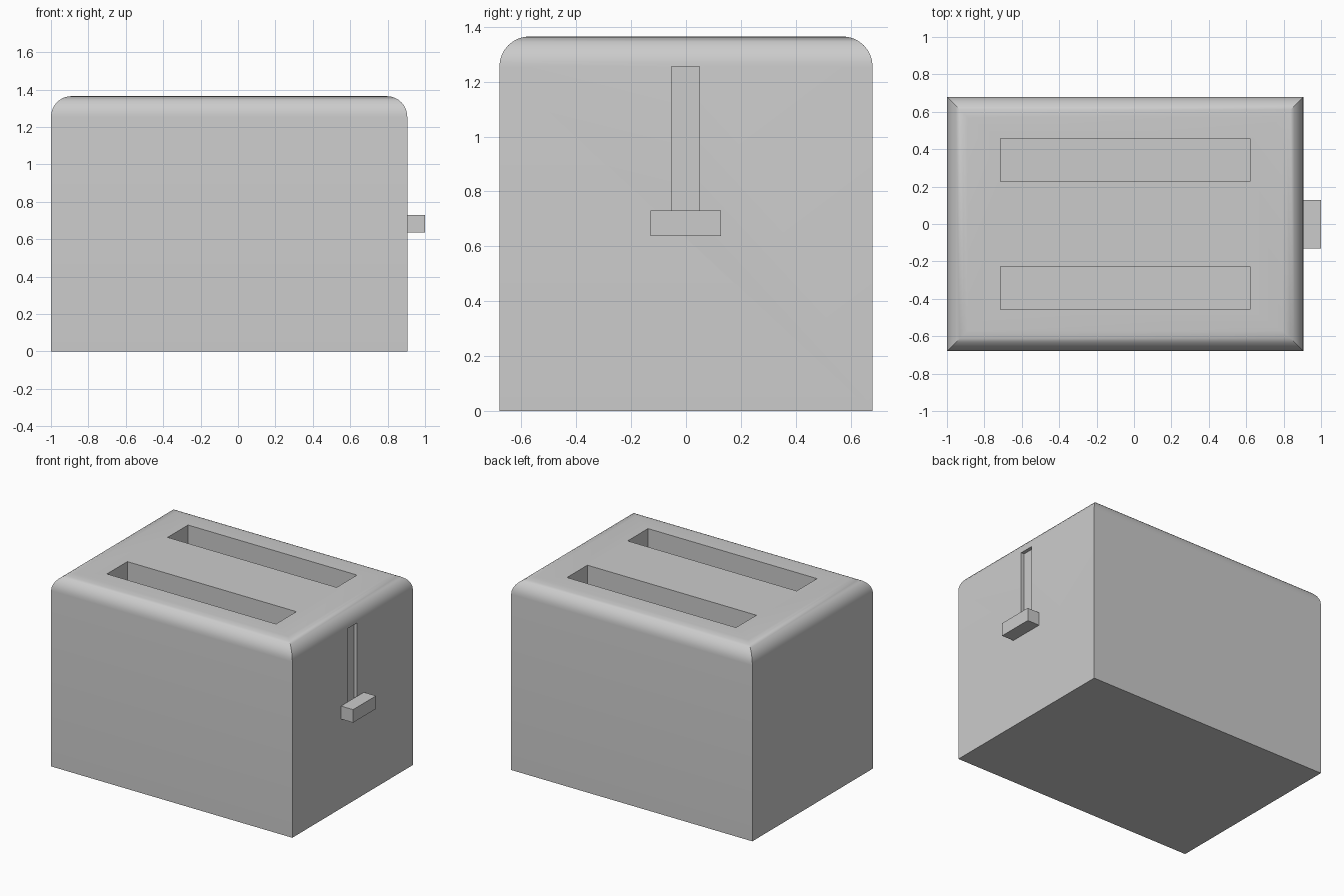
import bpy, bmesh
from math import sin, cos, pi, radians

if "Cube" in bpy.data.objects:
    bpy.data.objects.remove(bpy.data.objects["Cube"], do_unlink=True)

LEFT, RIGHT, HALF_DEPTH, HEIGHT = -1.0, 0.905, 0.68, 1.365
ROUND, STEPS = 0.11, 8

# Single grey finish
grey = bpy.data.materials.new("light_grey")
grey.use_nodes = True
colour = (0.6, 0.6, 0.6, 1)
grey.diffuse_color = colour
grey.node_tree.nodes["Principled BSDF"].inputs["Base Color"].default_value = colour


def add_object(name, bm):
    bmesh.ops.recalc_face_normals(bm, faces=bm.faces)
    mesh = bpy.data.meshes.new(name)
    bm.to_mesh(mesh)
    bm.free()
    mesh.materials.append(grey)
    obj = bpy.data.objects.new(name, mesh)
    bpy.context.collection.objects.link(obj)
    return obj


def box(name, low, high):
    bm = bmesh.new()
    bmesh.ops.create_cube(bm, size=1)
    for v in bm.verts:
        v.co = [a + (c + 0.5) * (b - a) for a, b, c in zip(low, high, v.co)]
    return add_object(name, bm)


def ring(bm, inset, z):
    x0, x1, y = LEFT + inset, RIGHT - inset, HALF_DEPTH - inset
    return [bm.verts.new((px, py, z)) for px, py in ((x0, -y), (x1, -y), (x1, y), (x0, y))]


# Body: stacked rectangles give a rounded, mitred top rim
bm = bmesh.new()
rings = [ring(bm, 0, 0)]
for i in range(STEPS + 1):
    t = pi / 2 * i / STEPS
    rings.append(ring(bm, ROUND * (1 - cos(t)), HEIGHT - ROUND + ROUND * sin(t)))
for a, b in zip(rings, rings[1:]):
    for i in range(4):
        j = (i + 1) % 4
        bm.faces.new((a[i], a[j], b[j], b[i]))
bm.faces.new(rings[0][::-1])
bm.faces.new(rings[-1])
body = add_object("body", bm)

# Two bread slots and the lever groove are cut out of the body
cutters = [box("slot_cutter", (-0.715, c - 0.115, 0.45), (0.62, c + 0.115, 1.5))
           for c in (-0.342, 0.342)]
cutters.append(box("groove_cutter", (RIGHT - 0.025, -0.052, 0.68), (1.1, 0.05, 1.255)))
bpy.context.view_layer.objects.active = body
for cutter in cutters:
    cutter.hide_render = True
    mod = body.modifiers.new("cut", 'BOOLEAN')
    mod.operation = 'DIFFERENCE'
    mod.solver = 'EXACT'
    mod.object = cutter
    bpy.ops.object.modifier_apply(modifier=mod.name)
    bpy.data.objects.remove(cutter, do_unlink=True)

# Smooth rim, crisp edges elsewhere
bpy.ops.object.select_all(action='DESELECT')
body.select_set(True)
bpy.ops.object.shade_smooth_by_angle(angle=radians(30))

# Lever handle on the side
box("lever", (RIGHT - 0.002, -0.13, 0.637), (1.0, 0.128, 0.73))
